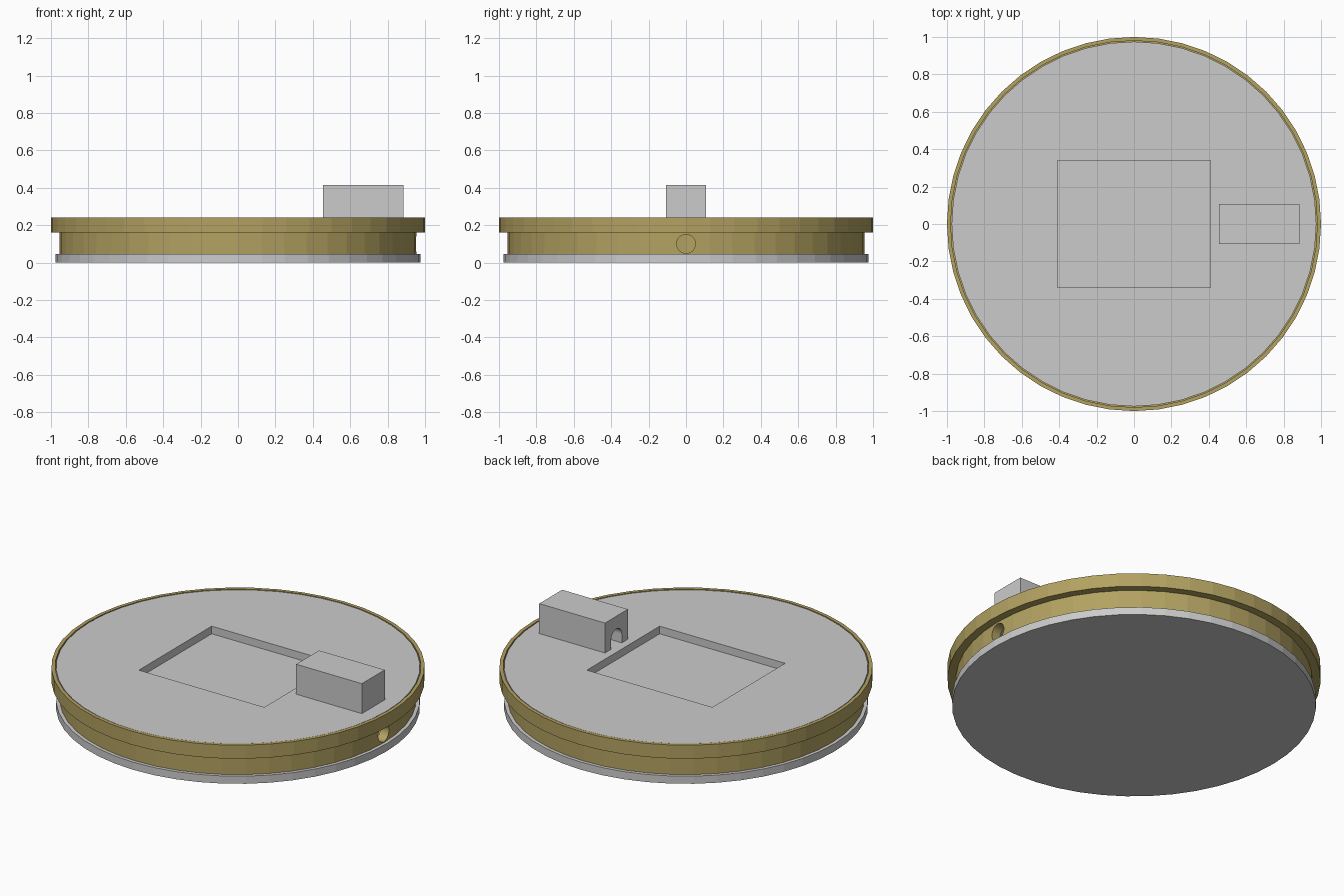
import bpy, bmesh, math

if "Cube" in bpy.data.objects:
    bpy.data.objects.remove(bpy.data.objects["Cube"])

SEG = 48


def add_object(name, bm, mat=None):
    bmesh.ops.recalc_face_normals(bm, faces=bm.faces)
    me = bpy.data.meshes.new(name)
    bm.to_mesh(me)
    bm.free()
    ob = bpy.data.objects.new(name, me)
    bpy.context.collection.objects.link(ob)
    if mat:
        me.materials.append(mat)
    return ob


def disc(name, r, z0, z1):
    bm = bmesh.new()
    bottom = [bm.verts.new((r * math.cos(2 * math.pi * i / SEG),
                            r * math.sin(2 * math.pi * i / SEG), z0)) for i in range(SEG)]
    face = bm.faces.new(bottom)
    extrude(bm, face, (0, 0, z1 - z0))
    return add_object(name, bm)


def extrude(bm, face, vec):
    res = bmesh.ops.extrude_face_region(bm, geom=[face], use_keep_orig=True)
    verts = [g for g in res["geom"] if isinstance(g, bmesh.types.BMVert)]
    bmesh.ops.translate(bm, verts=verts, vec=vec)


def ring(name, profile, mat):
    # closed (radius, height) profile revolved around z
    bm = bmesh.new()
    loops = [[bm.verts.new((r * math.cos(2 * math.pi * i / SEG),
                            r * math.sin(2 * math.pi * i / SEG), z)) for r, z in profile]
             for i in range(SEG)]
    n = len(profile)
    for i in range(SEG):
        a, b = loops[i], loops[(i + 1) % SEG]
        for j in range(n):
            k = (j + 1) % n
            bm.faces.new((a[j], b[j], b[k], a[k]))
    return add_object(name, bm, mat)


def prism_x(name, outline, x0, x1, mat=None):
    # (y, z) outline extruded along x
    bm = bmesh.new()
    face = bm.faces.new([bm.verts.new((x0, y, z)) for y, z in outline])
    extrude(bm, face, (x1 - x0, 0, 0))
    return add_object(name, bm, mat)


def rect(hy, z0, z1):
    return [(-hy, z0), (hy, z0), (hy, z1), (-hy, z1)]


def arc(r, zc, a0, a1, n):
    return [(r * math.cos(a0 + (a1 - a0) * i / n),
             zc + r * math.sin(a0 + (a1 - a0) * i / n)) for i in range(n + 1)]


def cut(ob, cutter):
    mod = ob.modifiers.new("cut", "BOOLEAN")
    mod.operation = "DIFFERENCE"
    mod.solver = "EXACT"
    mod.object = cutter
    cutter.hide_render = True
    cutter.hide_viewport = True


brass = bpy.data.materials.new("brass")
brass.diffuse_color = (0.45, 0.36, 0.12, 1)
brass.use_nodes = True
brass.node_tree.nodes["Principled BSDF"].inputs["Base Color"].default_value = brass.diffuse_color

# grey base disc
disc("base_plate", 0.975, 0, 0.045)

# stepped brass body with a round side port
body = ring("brass_ring", [(0.9, 0.045), (0.955, 0.045), (0.955, 0.16), (1, 0.16),
                           (1, 0.24), (0.98, 0.24), (0.98, 0.18), (0.9, 0.18)], brass)
cut(body, prism_x("port_cutter", arc(0.05, 0.1, 0, 2 * math.pi, 32)[:-1], 0.8, 1.1, brass))

# top plate with rectangular pocket
top = disc("top_plate", 0.975, 0.18, 0.238)
cut(top, prism_x("pocket_cutter", rect(0.34, 0.193, 0.3), -0.41, 0.41))

# block with an arched tunnel on its inner end
block = prism_x("block", rect(0.107, 0.238, 0.415), 0.455, 0.885)
arch = arc(0.05, 0.29, 0, math.pi, 16) + [(-0.05, 0.2), (0.05, 0.2)]
cut(block, prism_x("arch_cutter", arch, 0.4, 0.8))
